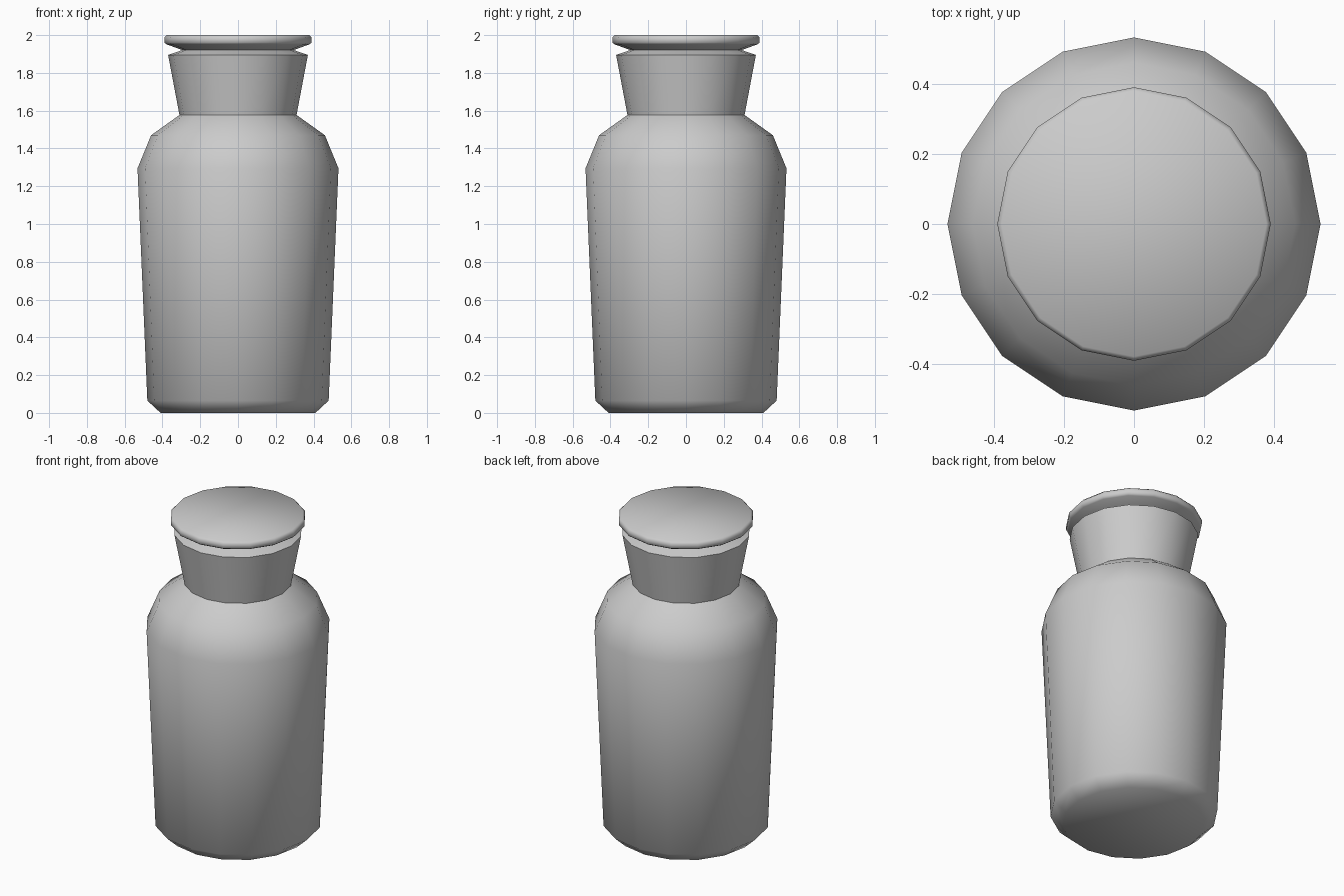
import bpy, bmesh, math

if "Cube" in bpy.data.objects:
    bpy.data.objects.remove(bpy.data.objects["Cube"])

SIDES = 16


def lathe(name, profile, cap_bottom=False, cap_top=False):
    """Revolve (radius, height) points around z into a low-poly smooth part."""
    bm = bmesh.new()
    rings = []
    for r, z in profile:
        rings.append([bm.verts.new((r * math.cos(2 * math.pi * i / SIDES),
                                    r * math.sin(2 * math.pi * i / SIDES), z))
                      for i in range(SIDES)])
    for a, b in zip(rings, rings[1:]):
        for i in range(SIDES):
            j = (i + 1) % SIDES
            bm.faces.new((a[i], a[j], b[j], b[i]))
    if cap_bottom:
        bm.faces.new(rings[0][::-1])
    if cap_top:
        bm.faces.new(rings[-1])
    mesh = bpy.data.meshes.new(name)
    bm.to_mesh(mesh)
    bm.free()
    obj = bpy.data.objects.new(name, mesh)
    bpy.context.collection.objects.link(obj)
    bpy.ops.object.select_all(action='DESELECT')
    obj.select_set(True)
    bpy.context.view_layer.objects.active = obj
    bpy.ops.object.shade_smooth_by_angle(angle=math.radians(60))
    return obj


# Jar: chamfered base, tapered body, rounded shoulder, flared neck, lip
lathe("jar", [(0.41, 0.0), (0.48, 0.065), (0.532, 1.295), (0.46, 1.47),
              (0.31, 1.577), (0.37, 1.895), (0.295, 1.921)], cap_bottom=True)

# Stopper: underside cone rising from the lip to a thin bevelled disc
lathe("stopper", [(0.295, 1.921), (0.378, 1.951), (0.39, 1.96),
                  (0.39, 1.987), (0.378, 2.0)], cap_top=True)
